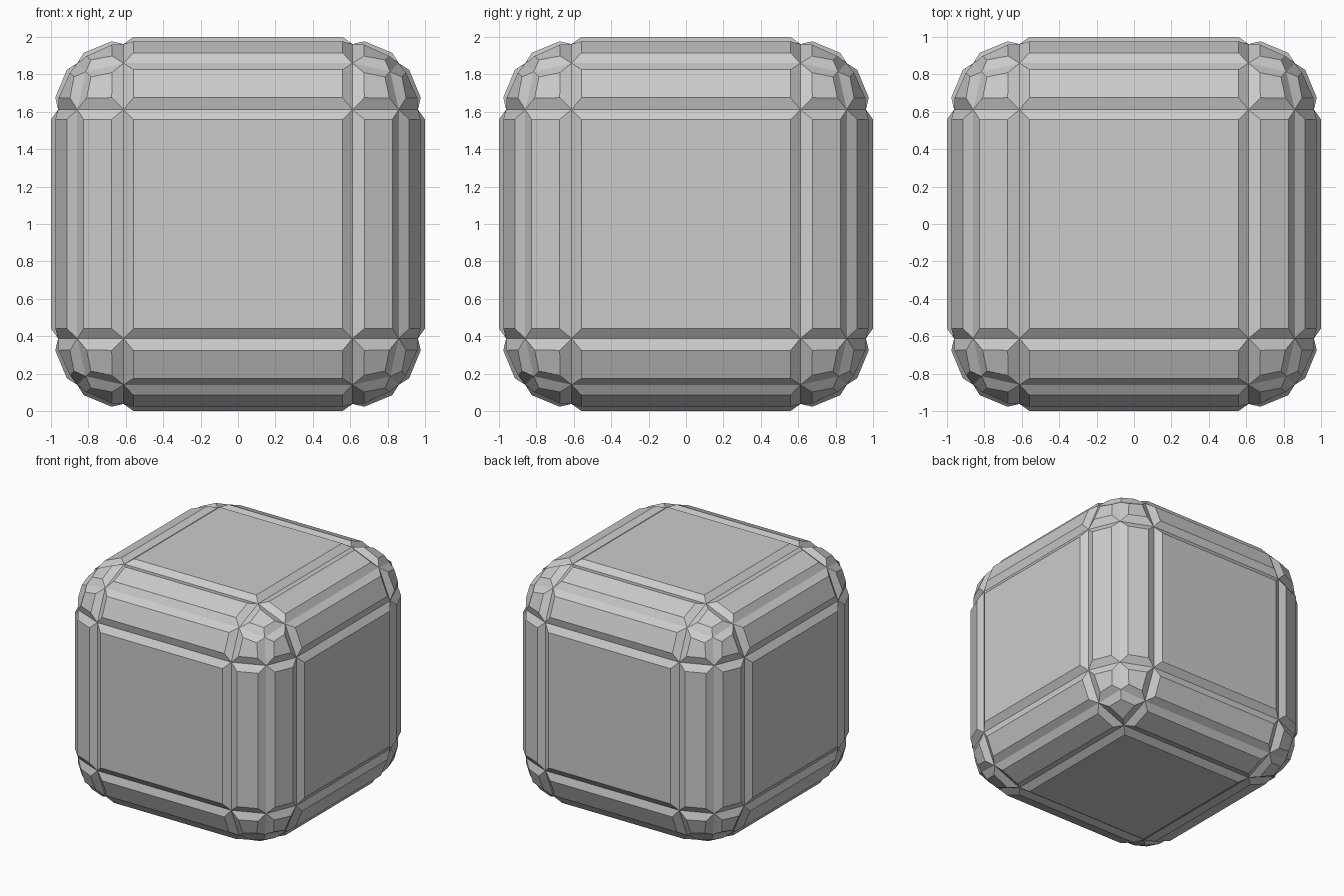
import bpy
import bmesh
from mathutils import Matrix

if "Cube" in bpy.data.objects:
    bpy.data.objects.remove(bpy.data.objects["Cube"])

HALF = 0.962      # half size of the rounded core
ROUND = 0.35      # edge rounding radius
GROOVE = 0.053    # half width of the V grooves
RAISE = 0.038     # height of the raised panels

# Core: cube with two-segment rounded edges and corners
bm = bmesh.new()
bmesh.ops.create_cube(bm, size=2 * HALF, matrix=Matrix.Translation((0, 0, 1)))
bmesh.ops.bevel(bm, geom=bm.edges[:], offset=ROUND, offset_type='OFFSET',
                segments=2, profile=0.5, affect='EDGES', clamp_overlap=True)
bmesh.ops.recalc_face_normals(bm, faces=bm.faces[:])

# Panels: every face inset and raised, leaving V grooves in between
bmesh.ops.inset_individual(bm, faces=bm.faces[:], thickness=GROOVE,
                           depth=RAISE, use_even_offset=True)

mesh = bpy.data.meshes.new("panelled_cube")
bm.to_mesh(mesh)
bm.free()
cube = bpy.data.objects.new("panelled_cube", mesh)
bpy.context.collection.objects.link(cube)
